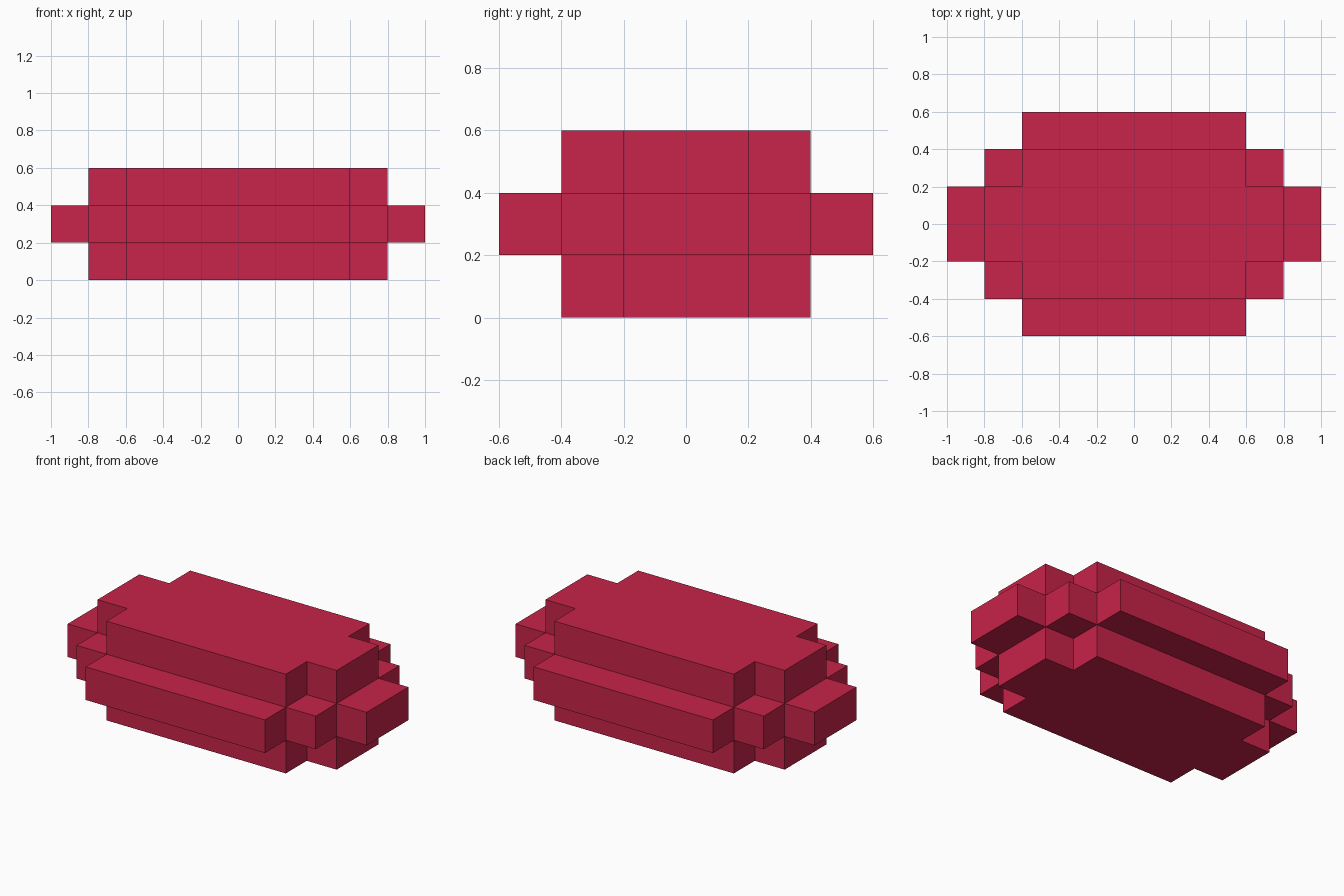
import bpy, bmesh, math
from mathutils import Vector

cube = bpy.data.objects.get("Cube")
if cube:
    bpy.data.objects.remove(cube, do_unlink=True)

# Crimson material
RED = (0.578, 0.017, 0.067, 1)
mat = bpy.data.materials.new("crimson")
mat.use_nodes = True
mat.diffuse_color = RED
mat.node_tree.nodes["Principled BSDF"].inputs["Base Color"].default_value = RED

CELL = 0.2
AXES = [Vector(a) for a in ((1, 0, 0), (0, 1, 0), (0, 0, 1))]


def filled(c):
    """Each step outward in y or z shortens the block by one cell at both ends."""
    y_step = int(abs(c.y))
    z_step = int(abs(c.z) + 0.5)
    steps = y_step + z_step
    return z_step <= 1 and steps <= 2 and abs(c.x) < 5 - steps


# Block cells, centred on the origin
cells = [Vector((i + 0.5, j + 0.5, k))
         for i in range(-5, 5) for j in range(-3, 3) for k in (-1, 0, 1)]

# Stepped block: outer faces only, merged into large flat faces
bm = bmesh.new()
for c in filter(filled, cells):
    for n, axis in enumerate(AXES):
        for sign in (-1, 1):
            out = axis * sign
            if filled(c + out):
                continue
            u = AXES[(n + 1) % 3] / 2
            v = AXES[(n + 2) % 3] / 2 * sign
            mid = c + out / 2
            bm.faces.new([bm.verts.new(mid + p) for p in (-u - v, u - v, u + v, v - u)])
bmesh.ops.remove_doubles(bm, verts=bm.verts[:], dist=0.01)
bmesh.ops.dissolve_limit(bm, angle_limit=math.radians(1),
                         verts=bm.verts[:], edges=bm.edges[:])
bmesh.ops.scale(bm, vec=(CELL, CELL, CELL), verts=bm.verts[:])
bmesh.ops.translate(bm, vec=(0, 0, 1.5 * CELL), verts=bm.verts[:])

mesh = bpy.data.meshes.new("stepped_block")
bm.to_mesh(mesh)
bm.free()
mesh.materials.append(mat)
bpy.context.collection.objects.link(bpy.data.objects.new("stepped_block", mesh))
